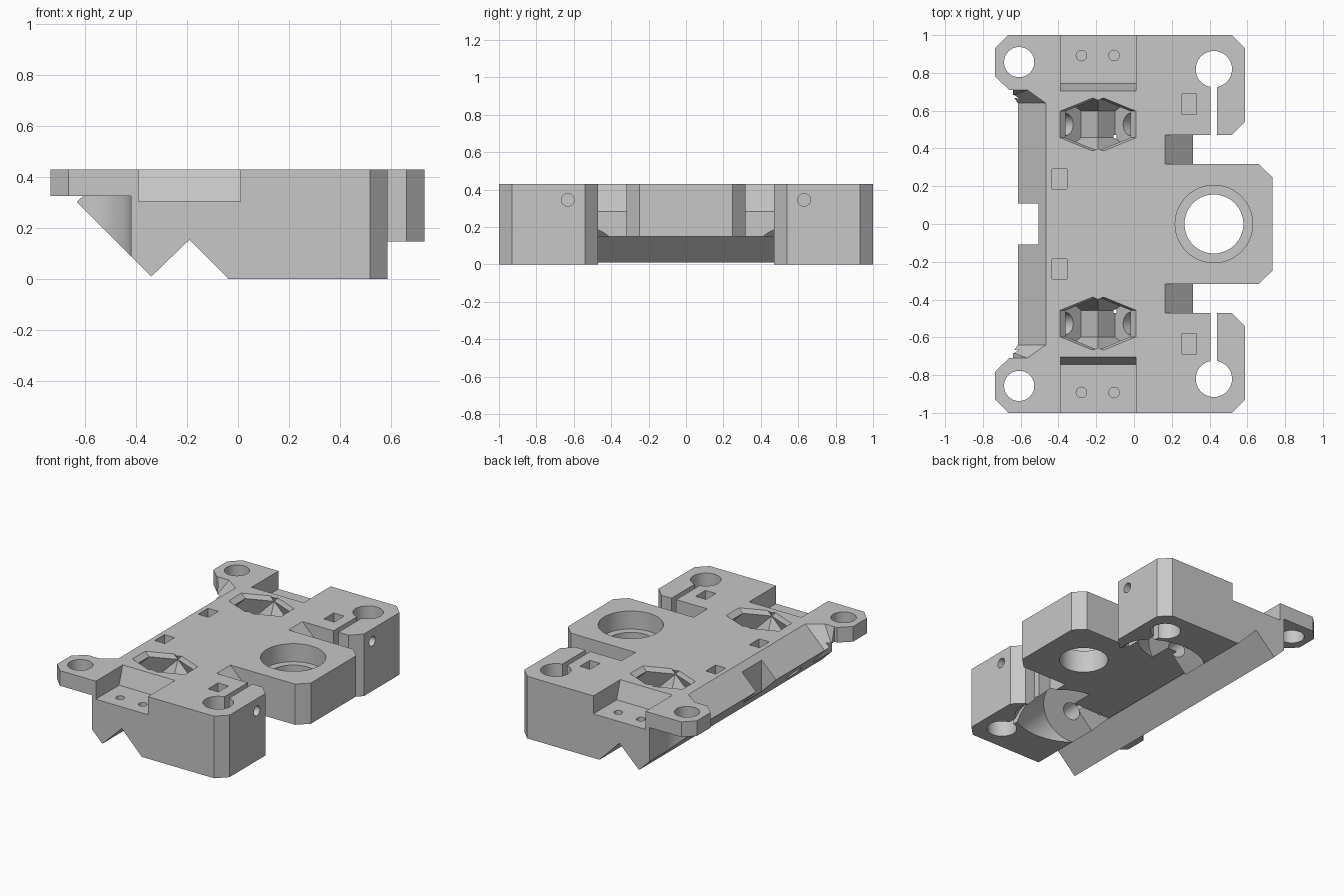
import bpy, bmesh
from math import radians
from mathutils import Vector

if "Cube" in bpy.data.objects:
    bpy.data.objects.remove(bpy.data.objects["Cube"])

grey = bpy.data.materials.new("plain_grey")
grey.use_nodes = True
GREY = (0.57, 0.57, 0.57, 1)
grey.diffuse_color = GREY
grey.node_tree.nodes["Principled BSDF"].inputs["Base Color"].default_value = GREY

TOP = 0.43
HI = 0.6     # cutters rise above the top
LO = -0.2    # and pass below the bottom


def make(name, bm):
    bmesh.ops.recalc_face_normals(bm, faces=bm.faces)
    mesh = bpy.data.meshes.new(name)
    bm.to_mesh(mesh)
    bm.free()
    ob = bpy.data.objects.new(name, mesh)
    bpy.context.collection.objects.link(ob)
    mesh.materials.append(grey)
    return ob


def prism(name, outline, lo, hi, along="z"):
    """Extrude an outline: (x, y) along z, or (x, z) along y."""
    bm = bmesh.new()
    place = (lambda a, b, t: (a, b, t)) if along == "z" else (lambda a, b, t: (a, t, b))
    face = bm.faces.new([bm.verts.new(place(a, b, lo)) for a, b in outline])
    ext = bmesh.ops.extrude_face_region(bm, geom=[face])["geom"]
    verts = [v for v in ext if isinstance(v, bmesh.types.BMVert)]
    bmesh.ops.translate(bm, verts=verts, vec=place(0, 0, hi - lo))
    return make(name, bm)


def box(name, x0, x1, y0, y1, z0, z1):
    return prism(name, [(x0, y0), (x1, y0), (x1, y1), (x0, y1)], z0, z1)


def hull(name, points):
    bm = bmesh.new()
    for p in points:
        bm.verts.new(p)
    bmesh.ops.convex_hull(bm, input=bm.verts)
    bmesh.ops.delete(bm, geom=[v for v in bm.verts if not v.link_faces], context="VERTS")
    return make(name, bm)


def rod(name, start, end, r, sides=48):
    start, end = Vector(start), Vector(end)
    bm = bmesh.new()
    bmesh.ops.create_cone(bm, cap_ends=True, segments=sides, radius1=r, radius2=r,
                          depth=(end - start).length)
    ob = make(name, bm)
    rot = Vector((0, 0, 1)).rotation_difference(end - start).to_matrix().to_4x4()
    rot.translation = (start + end) / 2
    ob.data.transform(rot)
    return ob


def combine(target, tool, operation="DIFFERENCE"):
    mod = target.modifiers.new("bool", "BOOLEAN")
    mod.operation = operation
    mod.solver = "EXACT"
    mod.object = tool
    bpy.context.view_layer.objects.active = target
    bpy.ops.object.modifier_apply(modifier=mod.name)
    bpy.data.objects.remove(tool)


# Main block with the V groove along its length
body = prism("carriage_body", [(0.587, 0), (0.587, TOP), (-0.64, TOP), (-0.64, 0.31),
                               (-0.34, 0.01), (-0.19, 0.155), (-0.037, 0)], -1, 1, "y")


def cut(tool):
    combine(body, tool)


# Raised underside between the end blocks
cut(box("underside", -0.185, 0.7, -0.47, 0.47, LO, 0.148))

for s in (-1, 1):
    # Gap between tongue and block, with a ramp at its inner end
    cut(box("gap", 0.312, 0.8, 0.318 * s, 0.47 * s, LO, HI))
    cut(prism("ramp", [(0.165, TOP), (0.32, 0.275), (0.32, HI), (0.165, HI)],
              0.318 * s, 0.47 * s, "y"))
    # Block corner chamfers
    cut(prism("outer_chamfer", [(0.517, s), (0.587, 0.93 * s), (0.7, 0.9 * s), (0.7, 1.1 * s),
                                (0.517, 1.1 * s)], LO, HI))
    cut(prism("inner_chamfer", [(0.517, 0.47 * s), (0.587, 0.54 * s), (0.65, 0.54 * s),
                                (0.65, 0.44 * s), (0.517, 0.44 * s)], LO, HI))
    # Rounded clearance below the ears
    cut(rod("ear_clearance", (-0.61, 0.855 * s, LO), (-0.61, 0.855 * s, 0.325), 0.19))
    cut(box("ear_clearance_end", -0.9, -0.42, 0.855 * s, 1.1 * s, LO, 0.325))

# Long bevel on the right edge, with slanted ends, and its middle notch
cut(hull("edge_bevel", [p for s in (-1, 1) for p in (
    (-0.467, 0.64 * s, TOP), (-0.565, 0.71 * s, TOP), (-0.75, 0.71 * s, TOP),
    (-0.467, 0.64 * s, HI), (-0.565, 0.71 * s, HI), (-0.75, 0.71 * s, HI),
    (-0.615, 0.64 * s, 0.285), (-0.75, 0.64 * s, 0.15))]))
cut(box("edge_notch", -0.8, -0.505, -0.108, 0.108, LO, HI))

# Tongue with a stepped round hole
combine(body, prism("tongue", [(0.25, -0.318), (0.66, -0.318), (0.732, -0.248), (0.732, 0.248),
                               (0.66, 0.318), (0.25, 0.318)], 0.148, TOP), "UNION")
cut(rod("tongue_hole", (0.423, 0, LO), (0.423, 0, HI), 0.156, 64))
cut(rod("tongue_seat", (0.423, 0, 0.305), (0.423, 0, HI), 0.205, 64))

for s in (-1, 1):
    # Mounting ears
    ear = [(-0.735, 0.93), (-0.665, 1), (-0.38, 1), (-0.38, 0.71), (-0.66, 0.71), (-0.735, 0.78)]
    combine(body, prism("ear", [(x, y * s) for x, y in ear], 0.325, TOP), "UNION")
    cut(rod("ear_hole", (-0.608, 0.857 * s, LO), (-0.608, 0.857 * s, HI), 0.08))

    # Recessed end pads with two pin holes
    pad = [(0.745, 0.305), (0.705, TOP), (0.705, HI), (1.1, HI), (1.1, 0.305)]
    cut(hull("pad", [(x, y * s, z) for x in (-0.39, 0.01) for y, z in pad]))
    for x in (-0.278, -0.105):
        cut(rod("pin_hole", (x, 0.892 * s, 0.2), (x, 0.892 * s, HI), 0.028, 24))

    # Clamped rod hole, slit, cross screw and nut slots
    cut(rod("clamp_hole", (0.423, 0.82 * s, LO), (0.423, 0.82 * s, HI), 0.096))
    cut(box("clamp_slit", 0.404, 0.44, 0.4 * s, 0.8 * s, LO, HI))
    cut(rod("clamp_screw", (0.27, 0.632 * s, 0.345), (0.7, 0.632 * s, 0.345), 0.034, 24))
    cut(box("clamp_nut_slot", 0.253, 0.332, 0.58 * s, 0.688 * s, 0.28, HI))
    cut(box("edge_nut_slot", -0.434, -0.356, 0.185 * s, 0.292 * s, 0.28, HI))

    # Slanted wheel well opening through the underside of the block
    y = 0.527 * s
    cut(rod("wheel_well", (0.082, y, 0.122), (0.482, y, -0.278), 0.215, 64))

    # Two crossing hexagonal nut channels and their slanted screw holes
    for side in (-1, 1):
        def at(reach, z):
            return (-0.19 + side * reach, y, z)
        cut(rod("nut_channel", at(0.175, 0.225), at(-0.175, 0.575), 0.14, 6))
        cut(rod("slant_hole", at(0.155, 0.245), at(0.34, 0.06), 0.06, 32))

# Smooth round walls, crisp edges
bpy.ops.object.select_all(action="DESELECT")
body.select_set(True)
bpy.context.view_layer.objects.active = body
bpy.ops.object.shade_smooth_by_angle(angle=radians(25))
